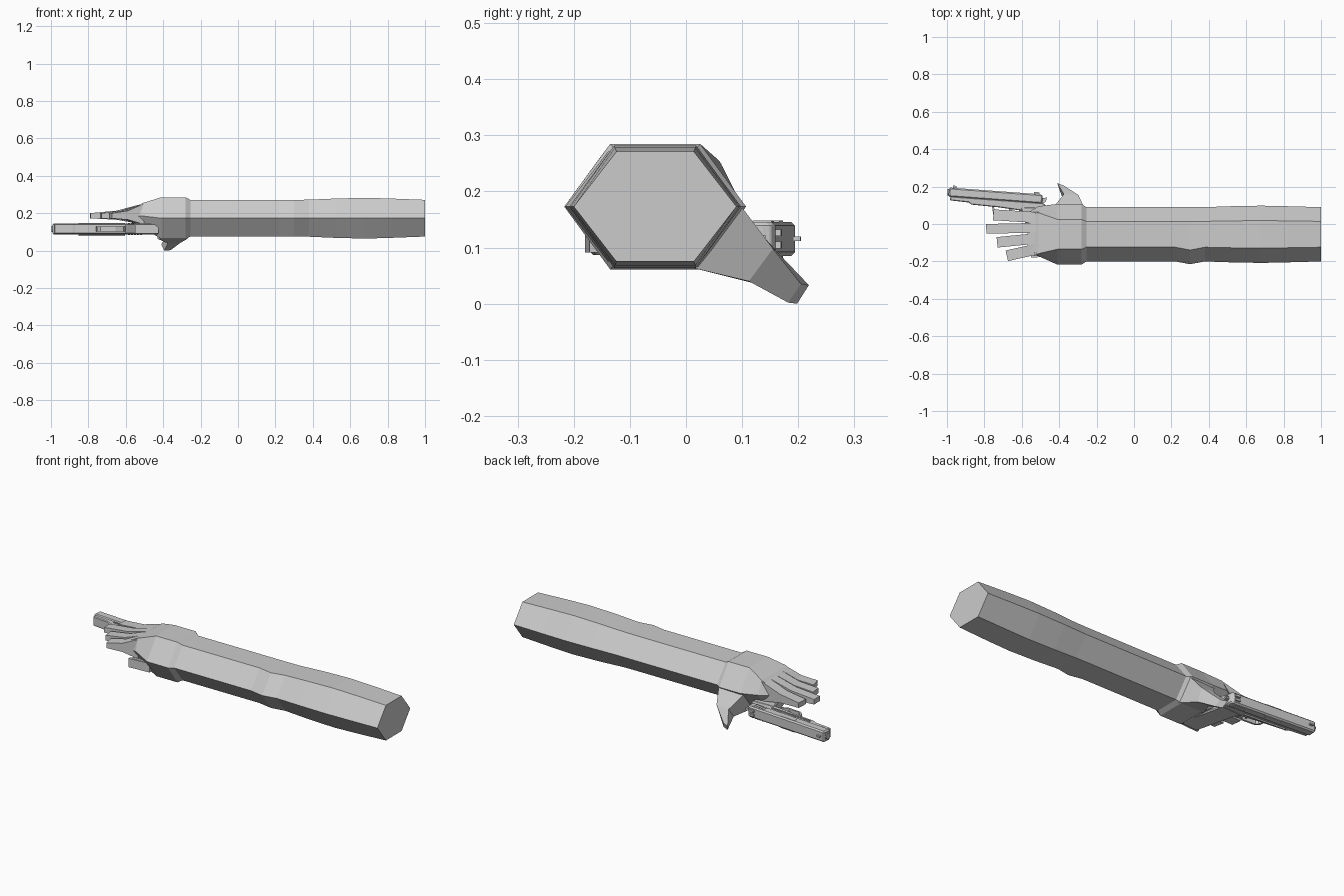
import bpy, bmesh, math
from mathutils import Vector

if "Cube" in bpy.data.objects:
    bpy.data.objects.remove(bpy.data.objects["Cube"])

grey = bpy.data.materials.new("light grey")
grey.diffuse_color = (0.6, 0.6, 0.6, 1)
grey.use_nodes = True
grey.node_tree.nodes["Principled BSDF"].inputs["Base Color"].default_value = grey.diffuse_color


def finish(name, bm, bevel=0):
    bmesh.ops.recalc_face_normals(bm, faces=bm.faces)
    me = bpy.data.meshes.new(name)
    bm.to_mesh(me)
    bm.free()
    me.materials.append(grey)
    ob = bpy.data.objects.new(name, me)
    bpy.context.collection.objects.link(ob)
    if bevel:
        m = ob.modifiers.new("edge", 'BEVEL')
        m.width = bevel
        m.segments = 1
    return ob


def loft(name, sections):
    """Skin a list of closed rings and cap both ends."""
    bm = bmesh.new()
    rings = [[bm.verts.new(p) for p in s] for s in sections]
    n = len(rings[0])
    for a, b in zip(rings, rings[1:]):
        for i in range(n):
            j = (i + 1) % n
            bm.faces.new((a[i], a[j], b[j], b[i]))
    bm.faces.new(rings[0])
    bm.faces.new(rings[-1])
    return finish(name, bm)


def plate(name, outline, z0, z1, bevel=0):
    """Extrude an xy outline from z0 to z1."""
    bm = bmesh.new()
    f = bm.faces.new([bm.verts.new((x, y, z0)) for x, y in outline])
    r = bmesh.ops.extrude_face_region(bm, geom=[f])
    for v in r["geom"]:
        if isinstance(v, bmesh.types.BMVert):
            v.co.z = z1
    return finish(name, bm, bevel)


# Six-sided arm: front point, top pair, back point, bottom pair
def hexagon(x, w, h, t, bulge=0):
    cy, cz = -0.055, 0.173
    return [(x, cy - w - bulge, cz), (x, cy - t - bulge, cz + h), (x, cy + t, cz + h),
            (x, cy + w, cz), (x, cy + t, cz - h), (x, cy - t - bulge, cz - h)]


arm = [(1.0, .145, .098, .069, 0), (.82, .15, .105, .072, 0), (.68, .153, .109, .073, 0),
       (.52, .15, .105, .072, 0), (.38, .145, .099, .069, 0), (.30, .145, .098, .069, .015),
       (.22, .145, .098, .069, 0), (-.255, .145, .098, .069, 0), (-.28, .162, .112, .08, 0),
       (-.41, .162, .112, .08, 0)]
rings = [hexagon(*a) for a in arm]

# Hand tapers into the knuckles
rings.append([(-.51, -.172, .185), (-.51, -.158, .254), (-.51, .06, .254),
              (-.51, .095, .185), (-.51, .05, .125), (-.51, -.145, .13)])
rings.append([(-.57, -.158, .185), (-.57, -.145, .222), (-.57, .05, .222),
              (-.57, .06, .185), (-.57, .04, .15), (-.57, -.14, .155)])
loft("arm_and_hand", rings)

# Fingers: base centre y, tip centre, half width
fingers = {"little_finger": (-.132, (-.68, -.17), .029),
           "ring_finger": (-.076, (-.732, -.098), .028),
           "middle_finger": (-.02, (-.79, -.026), .026),
           "index_finger": (.034, (-.752, .049), .029)}
for name, (by, tip, hw) in fingers.items():
    base, end = Vector((-.51, by)), Vector(tip)
    d = (end - base).normalized()
    side = Vector((-d.y, d.x)) * hw
    secs = []
    for t, lo, hi in ((0, .14, .25), (.5, .165, .213), (1, .172, .2)):
        c = base.lerp(end, t)
        a, b = c - side, c + side
        secs.append([(a.x, a.y, lo), (a.x, a.y, hi), (b.x, b.y, hi), (b.x, b.y, lo)])
    loft(name, secs)

# Thumb reaches back and down from the palm
loft("thumb", [
    [(-.43, .09, .175), (-.27, .095, .178), (-.27, .015, .063), (-.43, .015, .063)],
    [(-.375, .16, .095), (-.297, .155, .098), (-.31, .112, .04), (-.375, .115, .038)],
    [(-.41, .219, .033), (-.375, .205, .035), (-.36, .182, .002), (-.395, .198, 0)]])

# Pistol lying on its side, muzzle toward -x
Z0, Z1 = .085, .146
MID = (Z0 + Z1) / 2


def gun(u, v):
    """u runs back from the muzzle, v runs up from the slide's lower edge."""
    a = math.radians(-4.2)
    return (-.992 + u * math.cos(a) - v * math.sin(a),
            .145 + u * math.sin(a) + v * math.cos(a))


def gun_plate(name, pts, z0, z1, bevel=0):
    return plate(name, [gun(*p) for p in pts], z0, z1, bevel)


def box(u0, u1, v0, v1):
    return [(u0, v0), (u1, v0), (u1, v1), (u0, v1)]


gun_plate("slide", [(0, 0), (.5, 0), (.505, .035), (.495, .05), (0, .05)], Z0, Z1, .007)
gun_plate("frame", [(.01, .004), (.01, -.018), (.11, -.022), (.125, -.032), (.27, -.036),
                    (.40, -.045), (.49, -.035), (.53, -.018), (.51, .004)],
          Z0 + .004, Z1 - .004, .004)
gun_plate("front_sight", box(.02, .04, .045, .062), MID - .004, MID + .004)
for s in (-1, 1):
    c = MID + s * .011
    gun_plate("rear_sight", box(.455, .485, .045, .06), c - .006, c + .006)
    # Slide grooves, ejection port and rail strip on both sides
    face = Z1 if s > 0 else Z0
    for i in range(5):
        u = .405 + i * .016
        gun_plate("slide_groove", box(u, u + .007, .008, .042), face - .003, face + .002)
    gun_plate("ejection_port", box(.2, .29, .022, .043), face - .003, face + .002)
    gun_plate("rail_strip", box(.14, .39, -.014, -.007), face - .006, face + .001)
gun_plate("hammer", [(.495, .0), (.52, .01), (.525, .035), (.505, .03)], MID - .007, MID + .007)

# Barrel tip
bm = bmesh.new()
bmesh.ops.create_cone(bm, cap_ends=True, segments=10, radius1=.017, radius2=.017, depth=.04)
barrel = finish("barrel", bm)
barrel.rotation_euler = (0, math.radians(90), math.radians(-4.2))
bx, by = gun(.013, .025)
barrel.location = (bx, by, MID)

# Trigger guard as a bent strip, with the trigger inside
outer = [(.235, -.03), (.245, -.075), (.265, -.09), (.345, -.09), (.385, -.07), (.40, -.03)]
inner = [(.39, -.03), (.375, -.062), (.342, -.08), (.268, -.08), (.255, -.07), (.245, -.03)]
gun_plate("trigger_guard", outer + inner, MID - .014, MID + .014)
gun_plate("trigger", [(.33, -.03), (.345, -.03), (.335, -.075), (.325, -.075)], MID - .006, MID + .006)

# Grip runs forward beneath the palm
plate("grip", [(-.61, .09), (-.47, .095), (-.475, .06), (-.425, -.145), (-.43, -.165),
               (-.535, -.172), (-.545, -.15), (-.59, .04)], Z0 + .002, Z1 - .002, .006)
plate("magazine_base", [(-.428, -.158), (-.425, -.172), (-.55, -.18), (-.55, -.165)],
      Z0 + .006, Z1 - .006)
